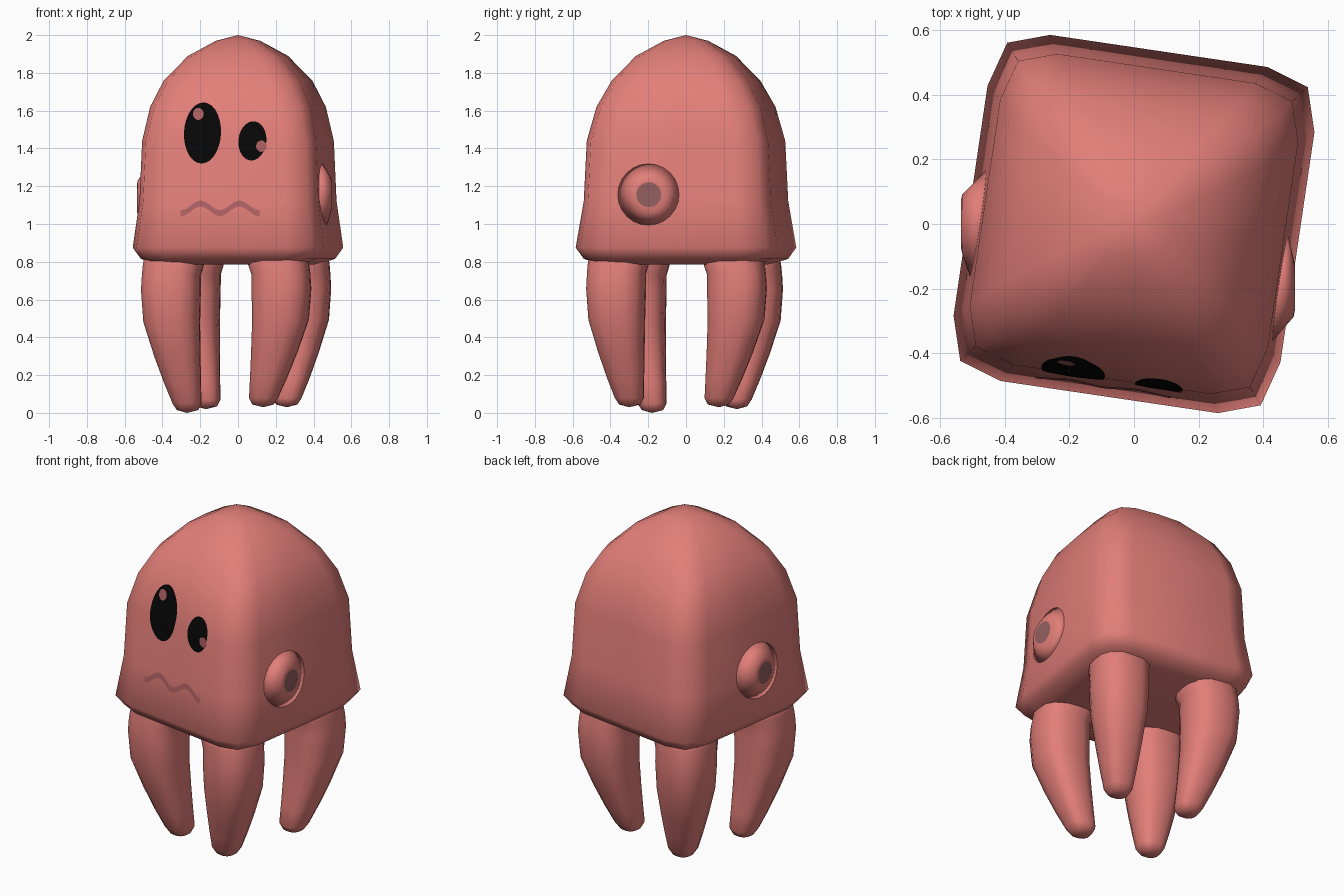
import bpy, bmesh, math
from mathutils import Vector, Matrix
from mathutils.bvhtree import BVHTree

if "Cube" in bpy.data.objects:
    bpy.data.objects.remove(bpy.data.objects["Cube"])


def material(name, rgb):
    m = bpy.data.materials.new(name)
    m.diffuse_color = (*rgb, 1)
    m.use_nodes = True
    m.node_tree.nodes["Principled BSDF"].inputs["Base Color"].default_value = m.diffuse_color
    return m


CORAL = material("coral skin", (0.765, 0.21, 0.19))
BLACK = material("eye black", (0.002, 0.002, 0.002))
ROSE = material("dull rose", (0.42, 0.115, 0.12))
BROWN = material("blush brown", (0.30, 0.115, 0.115))
TURN = Matrix.Rotation(math.radians(-8.4), 4, 'Z')


def finish(name, verts, faces, mat, recalc=True):
    mesh = bpy.data.meshes.new(name)
    mesh.from_pydata([tuple(v) for v in verts], [], faces)
    bm = bmesh.new()
    bm.from_mesh(mesh)
    if recalc:
        bmesh.ops.recalc_face_normals(bm, faces=bm.faces)
    bmesh.ops.triangulate(bm, faces=bm.faces)
    for f in bm.faces:
        f.smooth = True
    bm.to_mesh(mesh)
    tree = BVHTree.FromBMesh(bm)
    bm.free()
    mesh.materials.append(mat)
    bpy.context.collection.objects.link(bpy.data.objects.new(name, mesh))
    return tree


def loft(name, rings, start, end, mat):
    """Skin equal-length rings, closed with a centre point at both ends."""
    n = len(rings[0])
    verts = [p for r in rings for p in r] + [start, end]
    a, b = len(verts) - 2, len(verts) - 1
    faces = [(i * n + j, i * n + (j + 1) % n, (i + 1) * n + (j + 1) % n, (i + 1) * n + j)
             for i in range(len(rings) - 1) for j in range(n)]
    last = (len(rings) - 1) * n
    for j in range(n):
        k = (j + 1) % n
        faces += [(a, k, j), (b, last + j, last + k)]
    return finish(name, verts, faces, mat)


# Body: boxy dome with soft corners, rounder towards the top
SQUARE = [(1, 0), (1, 0.67), (0.92, 0.92), (0.66, 1)]
ROUND = [(1, 0), (0.91, 0.42), (0.72, 0.72), (0.42, 0.91)]


def section(z, hx, hy, roundness):
    pts = []
    for q in range(4):
        for s, r in zip(SQUARE, ROUND):
            x, y = (s[i] * (1 - roundness) + r[i] * roundness for i in (0, 1))
            for _ in range(q):
                x, y = -y, x
            pts.append(TURN @ Vector((x * hx, y * hy, z)))
    return pts


body_rings = [section(*r) for r in [
    (0.785, 0.38, 0.41, 0), (0.815, 0.47, 0.50, 0), (0.875, 0.51, 0.54, 0),
    (1.12, 0.478, 0.50, 0), (1.44, 0.465, 0.485, 0), (1.62, 0.432, 0.442, 0.1),
    (1.76, 0.37, 0.37, 0.2), (1.89, 0.255, 0.255, 0.4), (1.97, 0.117, 0.117, 0.7)]]
body = loft("body", body_rings, Vector((0, 0, 0.785)), Vector((0, 0, 2)), CORAL)

# Legs: soft square, tapered, curling inwards; (z, radius, share of the way to the foot)
LEG = [(0.86, 0.15, 0.2), (0.78, 0.158, 0.15), (0.73, 0.153, 0.03), (0.65, 0.155, 0),
       (0.48, 0.147, 0.05), (0.30, 0.12, 0.4), (0.16, 0.096, 0.72), (0.05, 0.075, 1),
       (0.015, 0.055, 1.03)]


def leg(name, top, foot, base):
    rings = []
    for z, r, t in LEG:
        zz = base + z * (0.86 - base) / 0.86
        c = Vector((*top, zz)).lerp(Vector((*foot, zz)), t)
        ring = []
        for k in range(16):
            x, y = math.cos(math.tau * k / 16), math.sin(math.tau * k / 16)
            g = r / (abs(x) ** 2.9 + abs(y) ** 2.9) ** (1 / 2.9)
            ring.append(c + TURN @ Vector((x * g, y * g, 0)))
        rings.append(ring)
    loft(name, rings, Vector((*top, 0.86)), Vector((*foot, base)), CORAL)


leg("front_left_leg", (-0.355, -0.261), (-0.27, -0.18), 0.0)
leg("front_right_leg", (0.23, -0.37), (0.135, -0.30), 0.03)
leg("back_right_leg", (0.335, 0.27), (0.26, 0.175), 0.03)
leg("back_left_leg", (-0.25, 0.355), (-0.17, 0.27), 0.02)


# Painted details: thin plates draped onto the body along an axis
def drape(u, v, normal, side, lift):
    p = side * u + Vector((0, 0, v))
    hit = body.ray_cast(p + normal * 3, -normal)[0]
    return hit + normal * lift


FRONT = (Vector((0, -1, 0)), Vector((1, 0, 0)))
RIGHT = (Vector((1, 0, 0)), Vector((0, 1, 0)))
LEFT = (Vector((-1, 0, 0)), Vector((0, -1, 0)))


def oval(name, facing, u, v, ru, rv, mat, lift=0.004, tilt=0.0):
    n, rows = 28, 5
    verts = [drape(u, v, *facing, lift)]
    for i in range(1, rows + 1):
        for j in range(n):
            a = math.tau * j / n
            du, dv = ru * math.cos(a) * i / rows, rv * math.sin(a) * i / rows
            verts.append(drape(u + du * math.cos(tilt) - dv * math.sin(tilt),
                               v + du * math.sin(tilt) + dv * math.cos(tilt), *facing, lift))
    faces = [(0, 1 + j, 1 + (j + 1) % n) for j in range(n)]
    for i in range(rows - 1):
        for j in range(n):
            a, b = 1 + i * n + j, 1 + i * n + (j + 1) % n
            faces.append((a, a + n, b + n, b))
    finish(name, verts, faces, mat, recalc=False)


oval("left_eye", FRONT, -0.188, 1.482, 0.098, 0.162, BLACK, tilt=-0.05)
oval("right_eye", FRONT, 0.076, 1.44, 0.074, 0.104, BLACK, tilt=-0.1)
oval("left_eye_glint", FRONT, -0.21, 1.583, 0.028, 0.032, ROSE, 0.007)
oval("right_eye_glint", FRONT, 0.124, 1.412, 0.028, 0.03, ROSE, 0.007)


# Side swellings: low mounds with a flat round spot on top
def swelling(name, facing, x, u, v):
    normal, side = facing

    def circle(r, depth):
        return [normal * depth + side * (u + r * math.cos(a)) + Vector((0, 0, v + r * math.sin(a)))
                for a in (math.tau * k / 24 for k in range(24))]

    mid = side * u + Vector((0, 0, v))
    foot = [drape(p.dot(side), p.z, *facing, -0.004) for p in circle(0.17, 0)]
    loft(name + "_swelling", [foot, circle(0.09, x - 0.004), circle(0.07, x)],
         mid + normal * (x - 0.1), mid + normal * x, CORAL)
    spot = circle(0.066, x + 0.003)
    finish(name + "_spot", spot, [tuple(range(24))], BROWN, recalc=False)


swelling("right_side", RIGHT, 0.497, -0.197, 1.155)
swelling("left_side", LEFT, 0.535, 0.0, 1.14)

# Mouth: wavy ribbon
verts, faces, steps = [], [], 36
for i in range(steps + 1):
    x = -0.305 + 0.42 * i / steps
    z = 1.083 - 0.025 * math.cos(math.tau * (x + 0.3) / 0.205)
    half = 0.016
    verts += [drape(x, z - half, *FRONT, 0.003), drape(x, z + half, *FRONT, 0.003)]
    if i:
        k = 2 * i
        faces.append((k - 2, k, k + 1, k - 1))
finish("mouth", verts, faces, ROSE, recalc=False)
